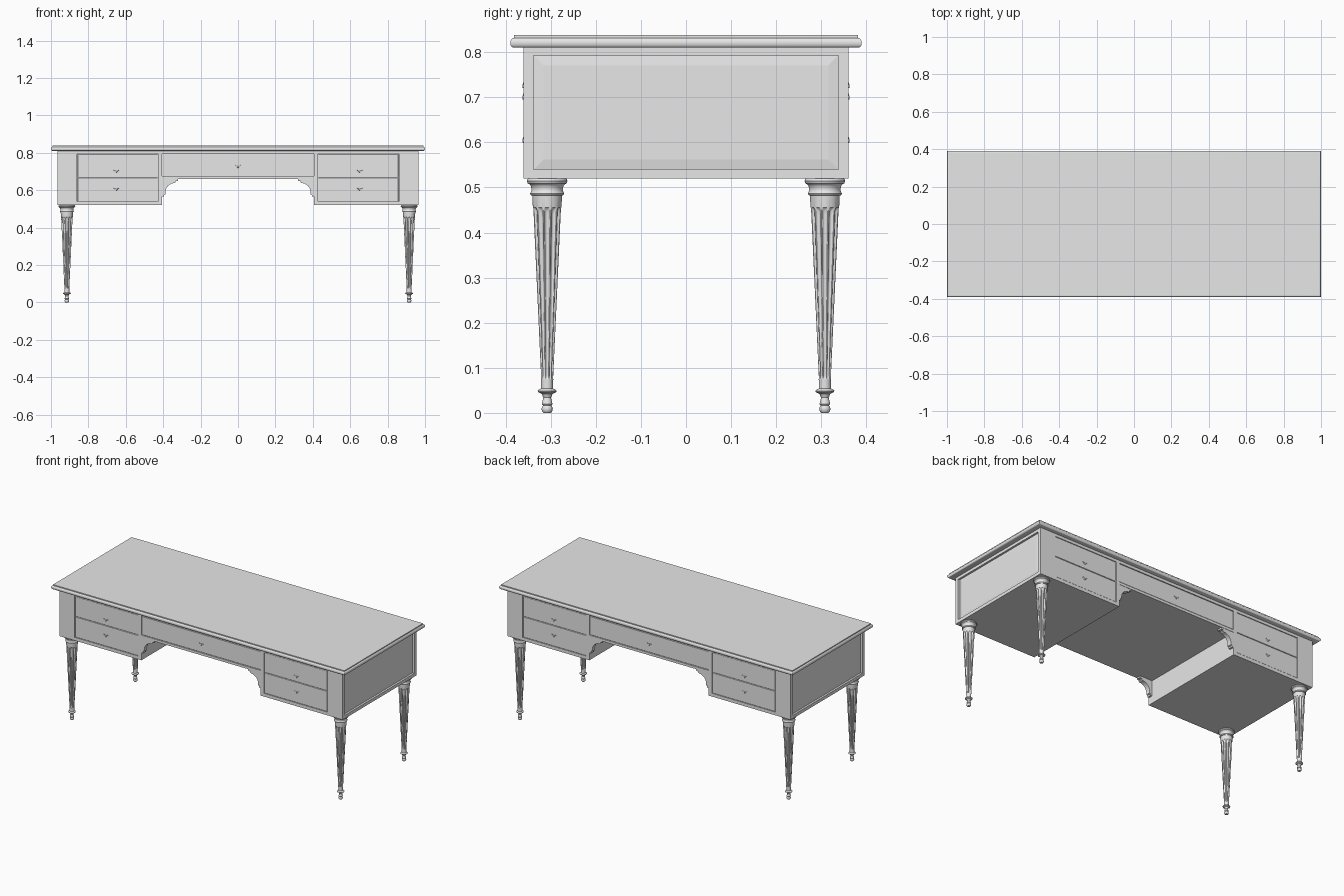
import bpy, bmesh, math
from mathutils import Matrix

cube = bpy.data.objects.get("Cube")
if cube:
    bpy.data.objects.remove(cube, do_unlink=True)

grey = bpy.data.materials.new("plain grey")
grey.use_nodes = True
grey.diffuse_color = (0.8, 0.8, 0.8, 1)
grey.node_tree.nodes["Principled BSDF"].inputs["Base Color"].default_value = (0.8, 0.8, 0.8, 1)


def make(name, bm, mirror="", smooth=False):
    """Turn a bmesh into an object, mirrored over the given axes."""
    bmesh.ops.recalc_face_normals(bm, faces=bm.faces)
    mesh = bpy.data.meshes.new(name)
    bm.to_mesh(mesh)
    bm.free()
    mesh.materials.append(grey)
    obj = bpy.data.objects.new(name, mesh)
    bpy.context.collection.objects.link(obj)
    if smooth:
        bpy.ops.object.select_all(action='DESELECT')
        obj.select_set(True)
        bpy.context.view_layer.objects.active = obj
        bpy.ops.object.shade_smooth_by_angle(angle=math.radians(35))
    if mirror:
        mod = obj.modifiers.new("mirror", 'MIRROR')
        mod.use_axis = ("x" in mirror, "y" in mirror, False)
        mod.use_mirror_merge = False
    return obj


def add_box(bm, xs, ys, zs):
    """Add a box given by its extents along each axis."""
    size = [b - a for a, b in (xs, ys, zs)]
    mid = [(a + b) / 2 for a, b in (xs, ys, zs)]
    return bmesh.ops.create_cube(bm, size=1, matrix=Matrix.Translation(mid) @ Matrix.Diagonal((*size, 1)))


def box(name, xs, ys, zs, mirror="", bevel=0):
    bm = bmesh.new()
    add_box(bm, xs, ys, zs)
    obj = make(name, bm, mirror)
    if bevel:
        mod = obj.modifiers.new("bevel", 'BEVEL')
        mod.width, mod.segments = bevel, 1
    return obj


def loft(bm, rings):
    """Skin closed rings of points and cap both ends."""
    loops = [[bm.verts.new(p) for p in ring] for ring in rings]
    n = len(loops[0])
    for low, high in zip(loops, loops[1:]):
        for i in range(n):
            j = (i + 1) % n
            bm.faces.new((low[i], low[j], high[j], high[i]))
    bm.faces.new(loops[0][::-1])
    bm.faces.new(loops[-1])


# Table top: half-round edge below a thin stepped lip
def rectangle(inset, z):
    x, y = 1 - inset, 0.39 - inset
    return [(-x, -y, z), (x, -y, z), (x, y, z), (-x, y, z)]


bm = bmesh.new()
edge = []
for k in range(9):
    a = math.pi * (k / 8 - 0.5)
    edge.append(rectangle(0.008 * (1 - math.cos(a)), 0.821 + 0.011 * math.sin(a)))
edge += [rectangle(0.008, 0.834), rectangle(0.008, 0.838)]
loft(bm, edge)
make("table_top", bm, smooth=True)

# Carcass cores
box("pedestal_core", (0.406, 0.953), (-0.35, 0.35), (0.52, 0.812), "x")
box("centre_core", (-0.406, 0.406), (-0.35, 0.35), (0.66, 0.812))

# Face frame around the drawers, same front and back
FACE = (-0.36, -0.338)
box("corner_post", (0.86, 0.965), FACE, (0.52, 0.812), "xy")
box("top_rail", (-0.86, 0.86), FACE, (0.793, 0.812), "y")
box("pedestal_bottom_rail", (0.406, 0.86), FACE, (0.52, 0.54), "xy")
box("inner_stile", (0.406, 0.428), FACE, (0.54, 0.793), "xy")
box("centre_bottom_rail", (-0.406, 0.406), FACE, (0.66, 0.675), "y")

# Drawer fronts
g = 0.002
FRONT = (-0.358, -0.34)
for name, z0, z1 in (("lower_drawer", 0.54, 0.668), ("upper_drawer", 0.668, 0.793)):
    box(name, (0.428 + g, 0.86 - g), FRONT, (z0 + g / 2, z1 - g / 2), "xy", 0.0015)
box("centre_drawer", (-0.406 + g, 0.406 - g), FRONT, (0.675 + g, 0.793 - g), "y", 0.0015)


# Small flat knobs
def knob(name, x, z, mirror):
    bm = bmesh.new()
    turn = Matrix.Rotation(math.pi / 2, 4, 'X')
    for dx, dz, r, y in ((0, 0, 0.006, -0.36), (-0.012, 0.006, 0.003, -0.359), (0.012, 0.006, 0.003, -0.359)):
        bmesh.ops.create_cone(bm, cap_ends=True, segments=16, radius1=r, radius2=r * 0.7, depth=0.006,
                              matrix=Matrix.Translation((x + dx, y, z + dz)) @ turn)
    make(name, bm, mirror, smooth=True)


knob("lower_knob", 0.65, 0.604, "xy")
knob("upper_knob", 0.65, 0.7, "xy")
knob("centre_knob", 0, 0.725, "y")

# Side frames with a raised bevelled panel
box("side_bottom_rail", (0.943, 0.965), (-0.338, 0.338), (0.52, 0.54), "x")
box("side_top_rail", (0.943, 0.965), (-0.338, 0.338), (0.793, 0.812), "x")


def panel_ring(x, inset):
    y, z0, z1 = 0.338 - inset, 0.54 + inset, 0.793 - inset
    return [(x, -y, z0), (x, y, z0), (x, y, z1), (x, -y, z1)]


bm = bmesh.new()
loft(bm, [panel_ring(0.945, 0.001), panel_ring(0.954, 0.001), panel_ring(0.957, 0.022), panel_ring(0.957, 0.03)])
make("side_panel", bm, "x")

# Curved corner brackets at the knee space
outline = [(0.406, 0.66), (0.32, 0.66), (0.32, 0.65), (0.333, 0.648), (0.333, 0.642)]
for k in range(9):
    a = math.pi / 2 * k / 8
    outline.append((0.338 + 0.05 * math.sin(a), 0.588 + 0.05 * math.cos(a)))
outline += [(0.388, 0.578), (0.395, 0.575), (0.395, 0.565), (0.406, 0.565)]
bm = bmesh.new()
loft(bm, [[(x, y, z) for x, z in outline] for y in (-0.358, -0.33)])
make("corner_bracket", bm, "xy")

# Turned legs: height, radius and flute depth of each ring
LEG = [(0, 0.008), (0.003, 0.011), (0.009, 0.0125), (0.014, 0.011), (0.016, 0.009), (0.02, 0.012),
       (0.025, 0.0105), (0.034, 0.0085), (0.042, 0.012), (0.046, 0.02), (0.049, 0.021), (0.052, 0.018),
       (0.054, 0.0135), (0.072, 0.0135)]
SHAFT_LOW, SHAFT_HIGH = 0.072, 0.482
FLUTE_ENDS = [(0.075, 0), (0.077, 0.6), (0.082, 0.9), (0.09, 1), (0.44, 1), (0.448, 0.9), (0.453, 0.6), (0.456, 0)]
CAP = [(0.482, 0.033), (0.483, 0.036), (0.487, 0.038), (0.49, 0.036), (0.495, 0.0345), (0.503, 0.036),
       (0.507, 0.039), (0.509, 0.043), (0.514, 0.045), (0.518, 0.044), (0.521, 0.041)]
STEPS, FLUTES = 96, 12


def leg_ring(z, r, flute=0):
    points = []
    for i in range(STEPS):
        u = ((i * FLUTES / STEPS + 0.5) % 1 - 0.5) / 0.38
        cut = 0.2 * r * flute * math.sqrt(max(0, 1 - u * u))
        a = 2 * math.pi * i / STEPS
        points.append((0.915 + (r - cut) * math.cos(a), -0.308 + (r - cut) * math.sin(a), z))
    return points


rings = [leg_ring(z, r) for z, r in LEG]
for z, flute in FLUTE_ENDS:
    t = (z - SHAFT_LOW) / (SHAFT_HIGH - SHAFT_LOW)
    rings.append(leg_ring(z, 0.0135 + t * 0.0195, flute))
rings += [leg_ring(z, r) for z, r in CAP]
bm = bmesh.new()
loft(bm, rings)
make("fluted_leg", bm, "xy", smooth=True)
